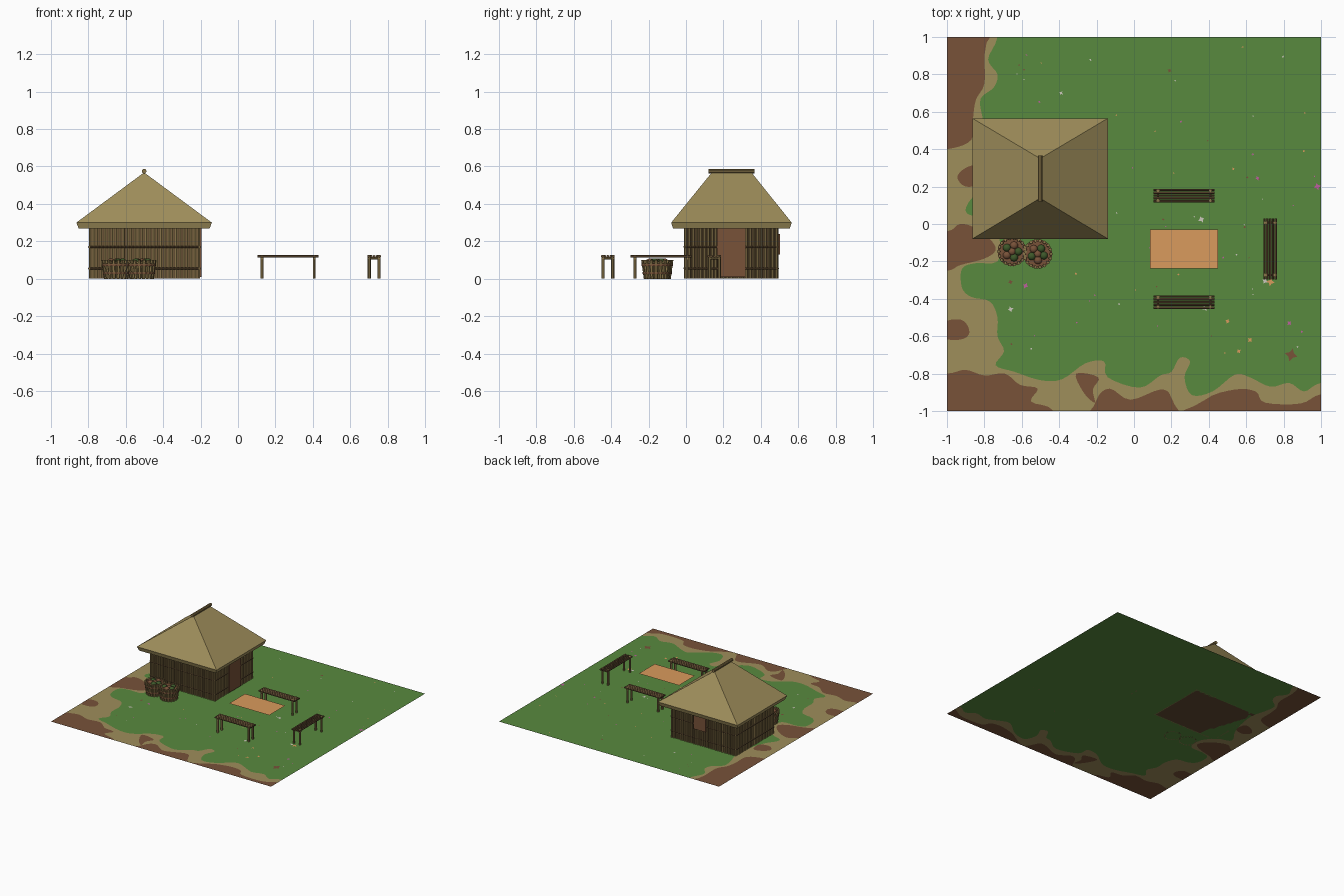
import bpy, bmesh, math, random
from mathutils import Vector, Matrix
from mathutils.geometry import delaunay_2d_cdt

if "Cube" in bpy.data.objects:
    bpy.data.objects.remove(bpy.data.objects["Cube"])

random.seed(4)


def mat(name, r, g, b):
    m = bpy.data.materials.new(name)
    lin = [((c / 255 + 0.055) / 1.055) ** 2.4 for c in (r, g, b)]
    m.diffuse_color = (*lin, 1)
    m.use_nodes = True
    m.node_tree.nodes["Principled BSDF"].inputs["Base Color"].default_value = m.diffuse_color
    return m


GRASS = mat("grass", 89, 138, 62)
STRAW = mat("straw", 159, 142, 91)
EARTH = mat("earth", 120, 82, 57)
BAMBOO = mat("bamboo", 138, 118, 74)
WOOD = mat("dark_wood", 98, 76, 50)
ORANGE = mat("orange_cloth", 218, 155, 93)
LEAF = mat("leaf_green", 62, 88, 42)
PINK = mat("pink_petal", 190, 95, 160)
WHITE = mat("white_petal", 205, 200, 190)


def make(name, bm, *mats, smooth=False):
    me = bpy.data.meshes.new(name)
    bm.to_mesh(me)
    bm.free()
    for m in mats:
        me.materials.append(m)
    ob = bpy.data.objects.new(name, me)
    bpy.context.collection.objects.link(ob)
    if smooth:
        for p in me.polygons:
            p.use_smooth = True
    return ob


def tint(verts, idx):
    for f in {f for v in verts for f in v.link_faces}:
        f.material_index = idx


def rod(bm, a, b, r, n=6, idx=0, r2=None):
    a, b = Vector(a), Vector(b)
    d = b - a
    mx = Matrix.Translation((a + b) / 2) @ d.to_track_quat('Z', 'Y').to_matrix().to_4x4()
    out = bmesh.ops.create_cone(bm, cap_ends=True, segments=n, radius1=r,
                                radius2=r if r2 is None else r2, depth=d.length, matrix=mx)
    tint(out["verts"], idx)


def box(bm, lo, hi, idx=0):
    lo, hi = Vector(lo), Vector(hi)
    mx = Matrix.Translation((lo + hi) / 2) @ Matrix.Diagonal((*(hi - lo), 1))
    tint(bmesh.ops.create_cube(bm, size=1, matrix=mx)["verts"], idx)


# ---- ground: one sheet cut along smooth outlines of grass and bare earth
def smooth_loop(pts, k=4):
    out, n = [], len(pts)
    for i in range(n):
        p0, p1, p2, p3 = (Vector(pts[(i + j) % n]) for j in (-1, 0, 1, 2))
        for s in range(k):
            t = s / k
            q = 0.5 * (2 * p1 + (p2 - p0) * t + (2 * p0 - 5 * p1 + 4 * p2 - p3) * t * t
                       + (3 * p1 - p0 - 3 * p2 + p3) * t ** 3)
            out.append(Vector((max(-1, min(1, q.x)), max(-1, min(1, q.y)))))
    return out


def inside(p, loop):
    hit = False
    for a, b in zip(loop, loop[1:] + loop[:1]):
        if (a.y > p.y) != (b.y > p.y) and p.x < a.x + (p.y - a.y) * (b.x - a.x) / (b.y - a.y):
            hit = not hit
    return hit


grass_edge = [(-.73, 1.2), (-.73, 1), (-.78, .88), (-.73, .8), (-.75, .73), (-.82, .67), (-.81, .57),
              (-.78, .45), (-.8, .3), (-.84, .18), (-.893, .1), (-.89, .055), (-.8, .02), (-.72, -.08),
              (-.73, -.2), (-.85, -.21), (-.92, -.24), (-.92, -.34), (-.87, -.39), (-.77, -.415),
              (-.73, -.5), (-.73, -.6), (-.695, -.68), (-.74, -.755), (-.64, -.79), (-.5, -.835),
              (-.385, -.83), (-.26, -.745), (-.16, -.735), (-.14, -.82), (.03, -.875), (.14, -.81),
              (.2, -.79), (.245, -.715), (.3, -.735), (.27, -.82), (.31, -.915), (.42, -.895),
              (.54, -.805), (.62, -.82), (.73, -.87), (.83, -.85), (.91, -.895), (1, -.85),
              (1.2, -.85), (1.3, 1.3)]
earth_edges = [
    [(-1.3, 1.3), (-.8, 1.2), (-.8, .9), (-.8, .75), (-.845, .665), (-.86, .57), (-.87, .45), (-1, .4), (-1.2, .4)],
    [(-.83, .31), (-.9, .3), (-.945, .25), (-.9, .2), (-.82, .22)],
    [(-1.2, -.04), (-1, -.04), (-.93, 0), (-.85, -.02), (-.77, -.08), (-.74, -.14), (-.8, -.185),
     (-.93, -.22), (-1, -.25), (-1.2, -.25)],
    [(-1.1, -.54), (-.93, -.51), (-.88, -.58), (-.94, -.62), (-1.1, -.6)],
    [(-1.2, -.8), (-1, -.8), (-.9, -.78), (-.8, -.81), (-.69, -.8), (-.61, -.86), (-.515, -.88),
     (-.55, -.95), (-.43, -1), (-.4, -1.2), (-1.3, -1.3)],
    [(-.21, -1.1), (-.2, -.94), (-.13, -.88), (-.02, -.94), (.14, -.885), (.2, -.93), (.22, -1.1)],
    [(.28, -1.1), (.38, -.94), (.54, -.885), (.65, -.895), (.7, -.955), (.89, -.96), (1, -.91),
     (1.2, -.9), (1.3, -1.3)],
    [(-.31, -.8), (-.19, -.82), (-.22, -.885), (-.21, -.955), (-.27, -.9)]]
grass_loop = smooth_loop(grass_edge)
earth_loops = [smooth_loop(e) for e in earth_edges]
pts, edges = [], []
for loop in [[Vector(c) for c in ((-1, -1), (1, -1), (1, 1), (-1, 1))], grass_loop] + earth_loops:
    s, n = len(pts), len(loop)
    pts += loop
    edges += [(s + i, s + (i + 1) % n) for i in range(n)]
verts, _, faces, *_ = delaunay_2d_cdt(pts, edges, [], 0, 1e-4)
bm = bmesh.new()
bv = [bm.verts.new((v.x, v.y, 0)) for v in verts]
for f in faces:
    face = bm.faces.new([bv[i] for i in f])
    c = face.calc_center_median()
    if any(inside(c, e) for e in earth_loops):
        face.material_index = 2
    elif not inside(c, grass_loop):
        face.material_index = 1
    face.normal_update()
    if face.normal.z < 0:
        face.normal_flip()
make("ground", bm, GRASS, STRAW, EARTH)

# ---- flower specks lying on the grass
bm = bmesh.new()
spots = [(.73, -.31, .022, 0), (.70, -.305, .016, 2), (.84, -.7, .035, 3), (.98, .2, .02, 1),
         (.36, .025, .018, 2), (-.66, -.455, .016, 2), (.62, -.62, .015, 0), (.5, -.52, .014, 0),
         (.56, -.68, .014, 0), (.83, -.53, .014, 1), (.38, -.45, .016, 2), (-.58, -.33, .016, 1),
         (-.66, -.31, .014, 3), (.66, .245, .012, 1), (.19, .82, .012, 3), (-.39, .7, .012, 2)]
while len(spots) < 75:
    p = Vector((random.uniform(-.7, .97), random.uniform(-.7, .97)))
    if not (p.x < -.12 and -.25 < p.y < .6):
        spots.append((p.x, p.y, random.uniform(.004, .008), random.randrange(4)))
for x, y, r, idx in spots:
    a = random.random() * 3
    f = bm.faces.new([bm.verts.new((x + k * r * math.cos(a + i * math.pi / 4),
                                    y + k * r * math.sin(a + i * math.pi / 4), .002))
                      for i, k in enumerate((1, .5) * 4)])
    f.material_index = idx
make("flowers", bm, ORANGE, PINK, WHITE, EARTH)

# ---- hut walls: upright poles over a dark lining, tied by rails
X0, X1, Y0, Y1, H = -.79, -.21, -.002, .485, .28
bm = bmesh.new()
box(bm, (X0 + .004, Y0 + .004, 0), (X1 - .004, Y1 - .004, H), 1)
nx, ny = 29, 24
for i in range(nx + 1):
    for y in (Y0, Y1):
        x = X0 + (X1 - X0) * i / nx
        rod(bm, (x, y, 0), (x, y, H), random.uniform(.006, .0085))
for i in range(1, ny):
    for x in (X0, X1):
        y = Y0 + (Y1 - Y0) * i / ny
        rod(bm, (x, y, 0), (x, y, H), random.uniform(.006, .0085))
for z in (.055, .17):
    for y in (Y0 - .008, Y1 + .008):
        rod(bm, (X0, y, z), (X1, y, z), .005, 6, 1)
    for x in (X0 - .008, X1 + .008):
        rod(bm, (x, Y0, z), (x, Y1, z), .005, 6, 1)
make("hut_walls", bm, BAMBOO, WOOD)

bm = bmesh.new()
box(bm, (X1 - .01, .165, .008), (X1 + .016, .318, .275))
make("door", bm, EARTH)
bm = bmesh.new()
box(bm, (-.53, Y1 - .01, .13), (-.42, Y1 + .017, .24))
make("window_shutter", bm, EARTH)

# ---- hipped thatch roof with eave skirt
bm = bmesh.new()
cx, cy = -.502, .243


def ring(hx, hy, z):
    return [bm.verts.new((cx + sx * hx, cy + sy * hy, z)) for sx, sy in ((-1, -1), (1, -1), (1, 1), (-1, 1))]


low, eave = ring(.35, .312, .268), ring(.362, .322, .3)
ra, rb = bm.verts.new((cx, .138, .568)), bm.verts.new((cx, .35, .568))
for i in range(4):
    j = (i + 1) % 4
    bm.faces.new((low[i], low[j], eave[j], eave[i]))
bm.faces.new(low[::-1])
bm.faces.new((eave[0], eave[1], ra))
bm.faces.new((eave[1], eave[2], rb, ra))
bm.faces.new((eave[2], eave[3], rb))
bm.faces.new((eave[3], eave[0], ra, rb))
make("thatch_roof", bm, STRAW)
bm = bmesh.new()
rod(bm, (cx, .12, .575), (cx, .365, .575), .0125, 10)
make("ridge_pole", bm, BAMBOO)


# ---- benches: long round slats on two crossbars and four legs
def bench(name, x, y, turn):
    bm = bmesh.new()
    for i in range(5):
        v = -.03 + .015 * i
        rod(bm, (-.163, v, .12), (.163, v, .12), .0072, 6)
    for u in (-.14, .14):
        rod(bm, (u, -.035, .109), (u, .035, .109), .006, 6, 1)
        for v in (-.026, .026):
            rod(bm, (u, v, 0), (u, v, .127), .0085, 6, 1)
    ob = make(name, bm, WOOD, BAMBOO)
    ob.location = (x, y, 0)
    ob.rotation_euler.z = turn


bench("front_bench", .268, -.418, 0)
bench("back_bench", .268, .152, 0)
bench("side_bench", .728, -.133, math.pi / 2)

# ---- cloth sheet between the benches
bm = bmesh.new()
bm.faces.new([bm.verts.new(p) for p in ((.085, -.237, .148), (.45, -.237, .148),
                                        (.45, -.03, .148), (.085, -.03, .148))])
make("table_cloth", bm, ORANGE)

# ---- two tubs of leafy produce
for k, (x, y) in enumerate(((-.652, -.147), (-.515, -.16))):
    bm = bmesh.new()
    rod(bm, (x, y, .004), (x, y, .092), .056, 18, 0, .07)
    for f in bm.faces:
        if f.normal.z > .9 or f.calc_center_median().z > .09:
            f.material_index = 1
    for i in range(18):
        a = i * math.tau / 18
        d = Vector((math.cos(a), math.sin(a), 0))
        c = Vector((x, y, 0))
        rod(bm, c + d * .058, c + d * .072 + Vector((0, 0, .1)), .0095, 5)
    for z, r in ((.03, .0715), (.075, .0775)):
        rod(bm, (x, y, z - .006), (x, y, z + .006), r, 18, 1)
    make(f"tub_{k + 1}", bm, BAMBOO, EARTH)
    bm = bmesh.new()
    for i in range(6):
        a = i * math.tau / 5 + k
        r = .034 if i < 5 else 0
        mx = Matrix.Translation((x + r * math.cos(a), y + r * math.sin(a), .09)) @ Matrix.Diagonal((1, 1, .85, 1))
        out = bmesh.ops.create_icosphere(bm, subdivisions=2, radius=.022, matrix=mx)
        tint(out["verts"], i % 2)
    make(f"produce_{k + 1}", bm, LEAF, EARTH, smooth=True)
